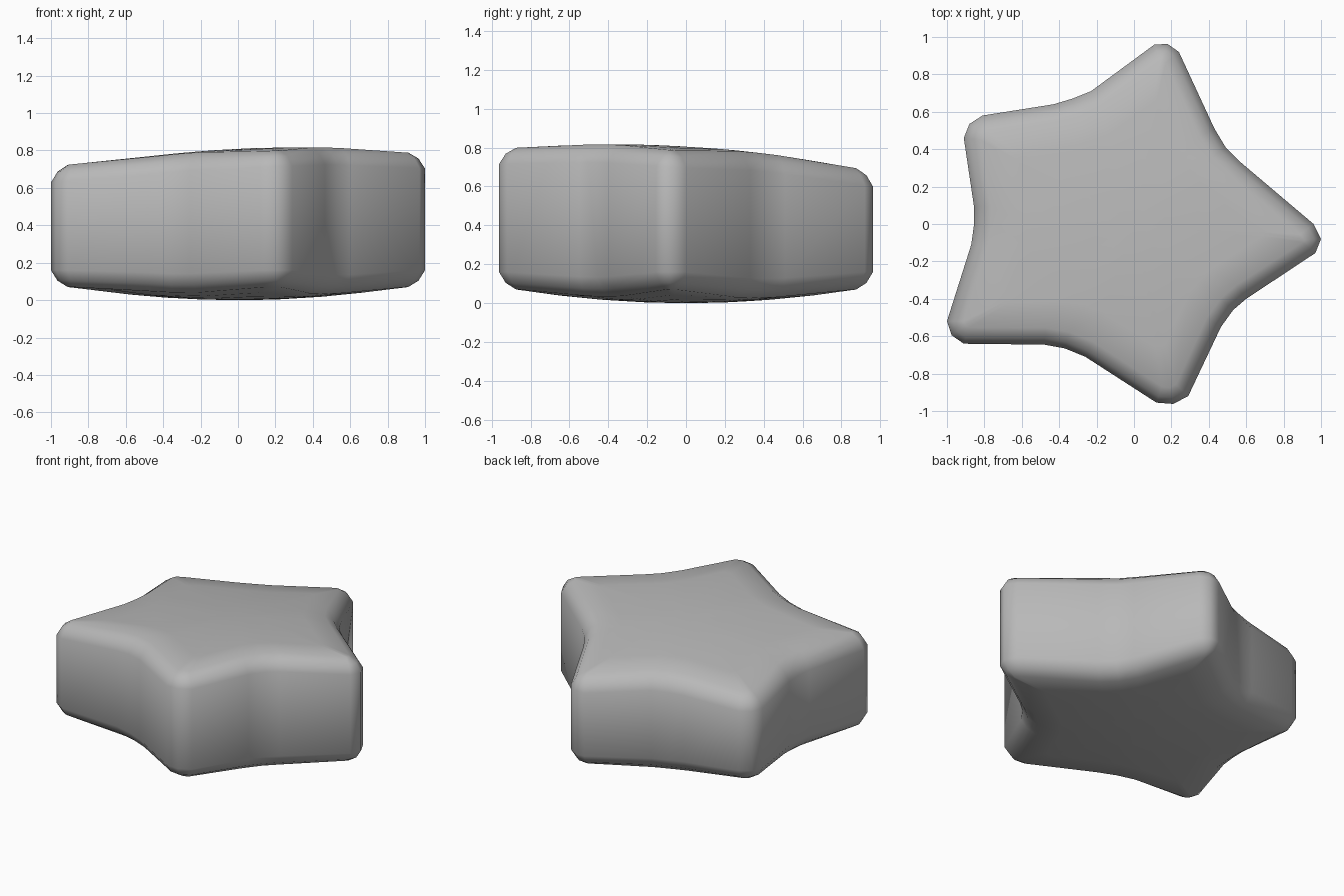
import bpy, bmesh
from mathutils import Vector

if "Cube" in bpy.data.objects:
    bpy.data.objects.remove(bpy.data.objects["Cube"])

# Star outline seen from above: each tip and each valley is rounded by three points
outline = [Vector(p) for p in [
    (0.97, -0.155), (1.0, -0.08), (0.96, 0.0),
    (0.57, 0.33), (0.49, 0.41), (0.43, 0.51),
    (0.24, 0.92), (0.18, 0.962), (0.11, 0.96),
    (-0.23, 0.71), (-0.33, 0.67), (-0.43, 0.64),
    (-0.81, 0.58), (-0.88, 0.535), (-0.91, 0.46),
    (-0.855, 0.09), (-0.855, 0.0), (-0.87, -0.11),
    (-1.0, -0.52), (-0.975, -0.595), (-0.91, -0.64),
    (-0.48, -0.645), (-0.37, -0.665), (-0.26, -0.71),
    (0.12, -0.955), (0.21, -0.962), (0.29, -0.92),
    (0.465, -0.55), (0.53, -0.46), (0.60, -0.40)]]
count = len(outline)


def inset(d):
    """Outline moved inward by d along the corner normals."""
    result = []
    for i, p in enumerate(outline):
        a = (p - outline[i - 1]).normalized()
        b = (outline[(i + 1) % count] - p).normalized()
        t = (a + b).normalized()
        result.append(p + Vector((-t.y, t.x)) * d)
    return result


def bulge(p):
    # 0 at the centre, 1 from the tips outward
    return min(1.0, p.length_squared / 0.78)


def top_z(p):
    # Gently tilted, domed upper face
    return 0.738 + 0.05 * p.x - 0.059 * p.y + 0.06 * (1 - bulge(p))


def bottom_z(p):
    # Bulging underside
    return 0.07 * bulge(p)


bm = bmesh.new()
inner = inset(0.09)


def ring(points, height, offset):
    return [bm.verts.new((p.x, p.y, height(p) + offset)) for p in points]


# Rings from the bottom centre, over the rounded rim, to the top centre
bevel = [(0.0, 0.09), (0.035, 0.034), (0.09, 0.0)]
scales = [0.25, 0.5, 0.75]
rings = [ring([p * s for p in inner], bottom_z, 0) for s in scales]
rings += [ring(inset(d), bottom_z, h) for d, h in reversed(bevel)]
rings += [ring(inset(d), top_z, -h) for d, h in bevel]
rings += [ring([p * s for p in inner], top_z, 0) for s in reversed(scales)]
low = bm.verts.new((0, 0, 0))
high = bm.verts.new((0, 0, top_z(Vector((0, 0)))))

for i in range(count):
    j = (i + 1) % count
    for a, b in zip(rings, rings[1:]):
        bm.faces.new((a[i], a[j], b[j], b[i]))
    bm.faces.new((low, rings[0][j], rings[0][i]))
    bm.faces.new((high, rings[-1][i], rings[-1][j]))

bmesh.ops.recalc_face_normals(bm, faces=bm.faces)
for f in bm.faces:
    f.smooth = True

mesh = bpy.data.meshes.new("star_block")
bm.to_mesh(mesh)
bm.free()

# Darker grey surface
grey = bpy.data.materials.new("dark_grey")
grey.diffuse_color = (0.48, 0.48, 0.48, 1)
grey.use_nodes = True
grey.node_tree.nodes["Principled BSDF"].inputs["Base Color"].default_value = grey.diffuse_color
mesh.materials.append(grey)
bpy.context.collection.objects.link(bpy.data.objects.new("star_block", mesh))
